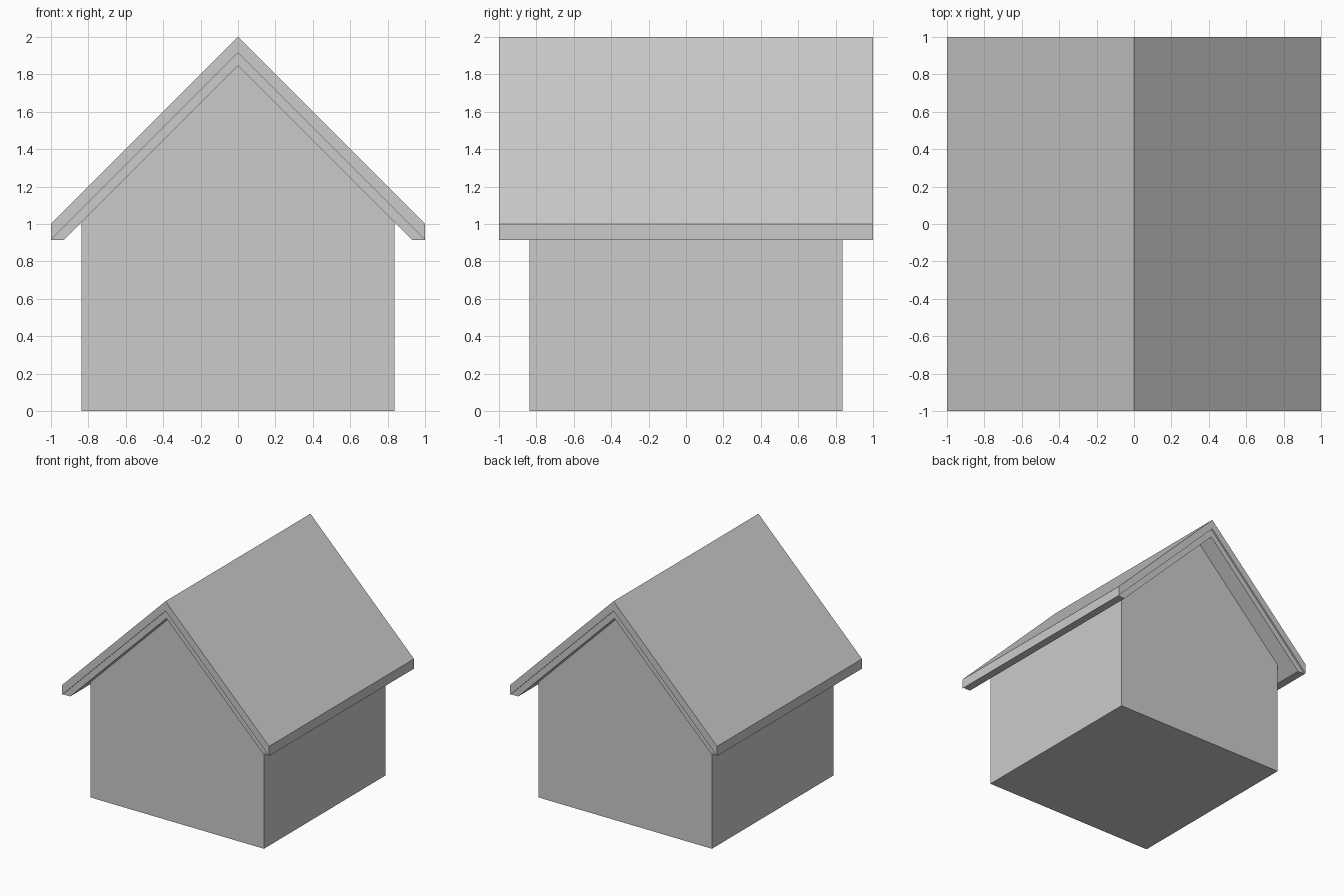
import bpy
import bmesh

cube = bpy.data.objects.get("Cube")
if cube:
    bpy.data.objects.remove(cube, do_unlink=True)

grey = bpy.data.materials.new("plain grey")
grey.use_nodes = True
colour = (0.6, 0.6, 0.6, 1)
grey.diffuse_color = colour
grey.node_tree.nodes["Principled BSDF"].inputs["Base Color"].default_value = colour


def extrude_profile(name, half, depth):
    """Mirror a right-hand outline, listed from ridge to underside, and extrude it along y."""
    outline = half + [(-x, z) for x, z in reversed(half) if x > 0]
    bm = bmesh.new()
    face = bm.faces.new([bm.verts.new((x, -depth, z)) for x, z in outline])
    result = bmesh.ops.extrude_face_region(bm, geom=[face])
    verts = [v for v in result["geom"] if isinstance(v, bmesh.types.BMVert)]
    bmesh.ops.translate(bm, verts=verts, vec=(0, 2 * depth, 0))
    bmesh.ops.recalc_face_normals(bm, faces=bm.faces)
    mesh = bpy.data.meshes.new(name)
    bm.to_mesh(mesh)
    bm.free()
    mesh.materials.append(grey)
    obj = bpy.data.objects.new(name, mesh)
    bpy.context.collection.objects.link(obj)
    return obj


RIDGE, EAVE = 2.0, 0.915
SLAB = 1.915       # ridge height of the slab underside
SOFFIT = 1.845     # ridge height of the lining underside
WALL = 0.837       # half width of the walls

# Gabled walls, closed below by the floor
extrude_profile("walls", [(0, SOFFIT), (WALL, SOFFIT - WALL), (WALL, 0)], WALL)

# Outer roof with upright eave edges
extrude_profile("roof", [(0, RIDGE), (1, 1), (1, EAVE), (0, SLAB)], 1)

# Lining under the roof, cut level at the eaves and set back slightly at the gables
extrude_profile("roof_lining",
                [(0, SLAB), (1, EAVE), (SOFFIT - EAVE, EAVE), (0, SOFFIT)], 0.987)
